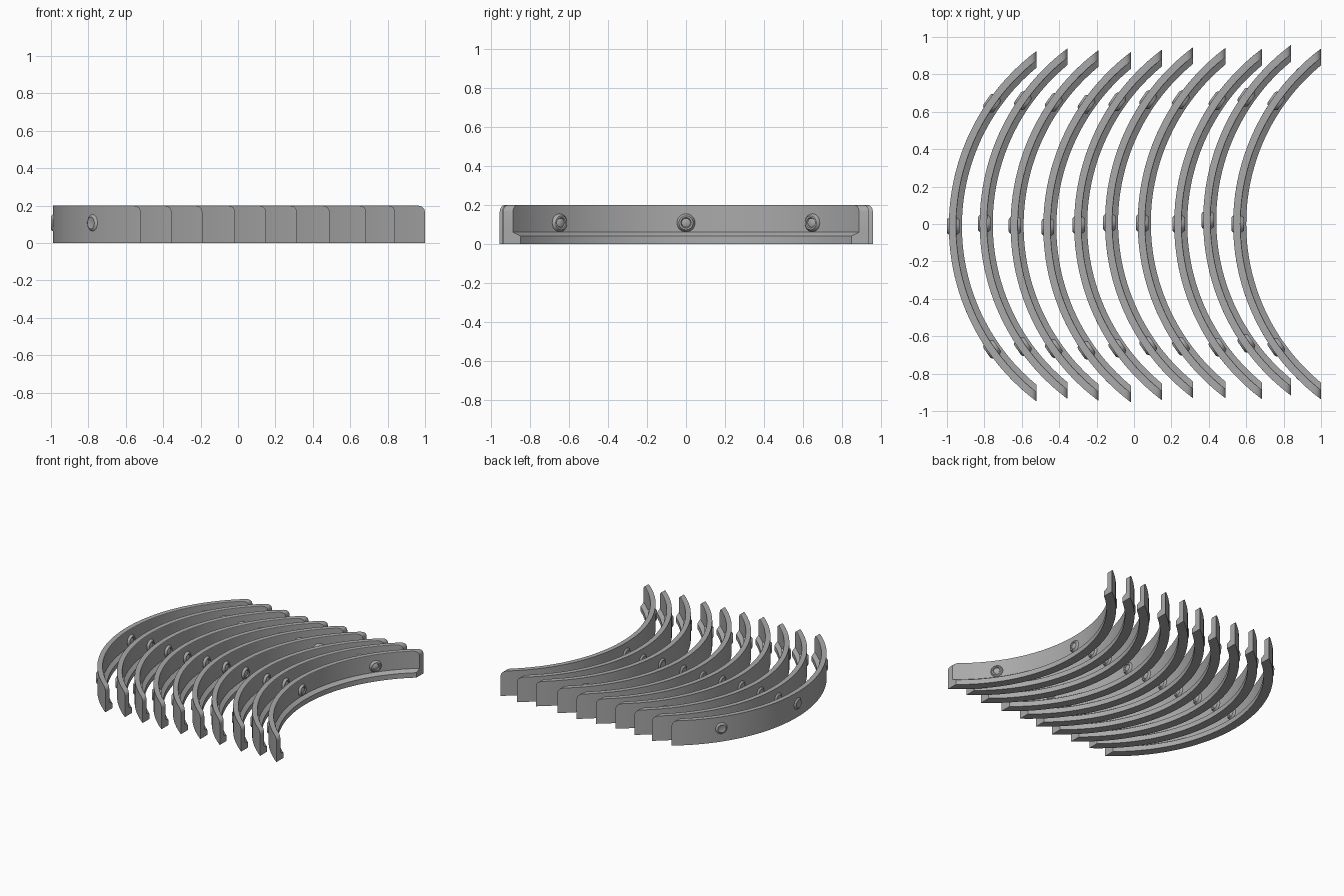
import bpy, bmesh, math
from mathutils import Matrix, Vector

if "Cube" in bpy.data.objects:
    bpy.data.objects.remove(bpy.data.objects["Cube"])

steel = bpy.data.materials.new("steel_grey")
steel.diffuse_color = (0.40, 0.40, 0.40, 1)
steel.use_nodes = True
steel.node_tree.nodes["Principled BSDF"].inputs["Base Color"].default_value = steel.diffuse_color

R_OUT, CHORD = 1.17, 0.70      # outer radius, distance from centre to the end plane
STEPS = 56

# cross-section levels: height and inner radius (foot flange, sloped ledge, wall)
LEVELS = [(0, 1.10), (0.04, 1.10), (0.06, 1.13), (0.165, 1.13),
          (0.18, 1.13), (0.19, 1.13), (0.197, 1.13), (0.2, 1.132)]
PROFILE = [(R_OUT, z) for z, r in LEVELS] + [(r, z) for z, r in reversed(LEVELS)]


def end_inset(z):
    """Rounded upper corner at the ends of the strip."""
    t = max(0, (z - 0.165) / 0.035)
    return 0.035 * (1 - math.sqrt(max(0, 1 - t * t)))


def finish(bm, name):
    bmesh.ops.recalc_face_normals(bm, faces=bm.faces)
    me = bpy.data.meshes.new(name)
    bm.to_mesh(me)
    bm.free()
    me.materials.append(steel)
    return me


def make_strip():
    bm = bmesh.new()
    rows = []
    for s in range(STEPS + 1):
        t = 2 * s / STEPS - 1
        row = []
        for r, z in PROFILE:
            a = t * math.acos((CHORD + end_inset(z)) / r)
            row.append(bm.verts.new((-r * math.cos(a), r * math.sin(a), z)))
        rows.append(row)
    n = len(PROFILE)
    for a, b in zip(rows, rows[1:]):
        for i in range(n):
            j = (i + 1) % n
            bm.faces.new((a[i], a[j], b[j], b[i]))
    # end caps
    for row in (rows[0], rows[-1]):
        for i in range(n // 2 - 1):
            bm.faces.new((row[i], row[i + 1], row[n - 2 - i], row[n - 1 - i]))
    return finish(bm, "curved_strip")


def make_rivet():
    # turned outline: (distance from arc centre, radius)
    outline = [(1.178, 0), (1.178, 0.028), (1.18, 0.032), (1.176, 0.04), (1.166, 0.048),
               (1.134, 0.048), (1.127, 0.046), (1.113, 0.036), (1.113, 0.027),
               (1.120, 0.023), (1.116, 0.016), (1.116, 0)]
    bm = bmesh.new()
    verts = [bm.verts.new((-d, 0, r)) for d, r in outline]
    edges = [bm.edges.new(p) for p in zip(verts, verts[1:])]
    bmesh.ops.spin(bm, geom=verts + edges, cent=(0, 0, 0), axis=(1, 0, 0),
                   angle=2 * math.pi, steps=28, use_duplicate=False)
    bmesh.ops.remove_doubles(bm, verts=bm.verts, dist=0.0002)
    return finish(bm, "rivet")


strip_mesh, rivet_mesh = make_strip(), make_rivet()


def place(name, mesh, matrix):
    ob = bpy.data.objects.new(name, mesh)
    bpy.context.collection.objects.link(ob)
    ob.matrix_world = matrix
    return ob


# row of ten strips, slightly unevenly placed: (end plane x, sideways shift)
ROW = [(-0.52, -0.012), (-0.355, 0.002), (-0.19, -0.008), (-0.015, -0.017), (0.15, -0.005),
       (0.315, 0.007), (0.49, 0.005), (0.685, 0), (0.84, 0.02), (1.0, 0)]
made = []
for k, (x, y) in enumerate(ROW, 1):
    base = Matrix.Translation(Vector((x + CHORD, y, 0)))
    made.append(place(f"curved_strip_{k}", strip_mesh, base))
    for side, deg in (("front", 35), ("middle", 0), ("back", -35)):
        m = base @ Matrix.Rotation(math.radians(deg), 4, 'Z') @ Matrix.Translation((0, 0, 0.108))
        made.append(place(f"rivet_{side}_{k}", rivet_mesh, m))

# smooth shading with sharp edges kept
for ob in (made[0], made[1]):
    bpy.ops.object.select_all(action='DESELECT')
    ob.select_set(True)
    bpy.context.view_layer.objects.active = ob
    bpy.ops.object.shade_smooth_by_angle(angle=math.radians(30))
